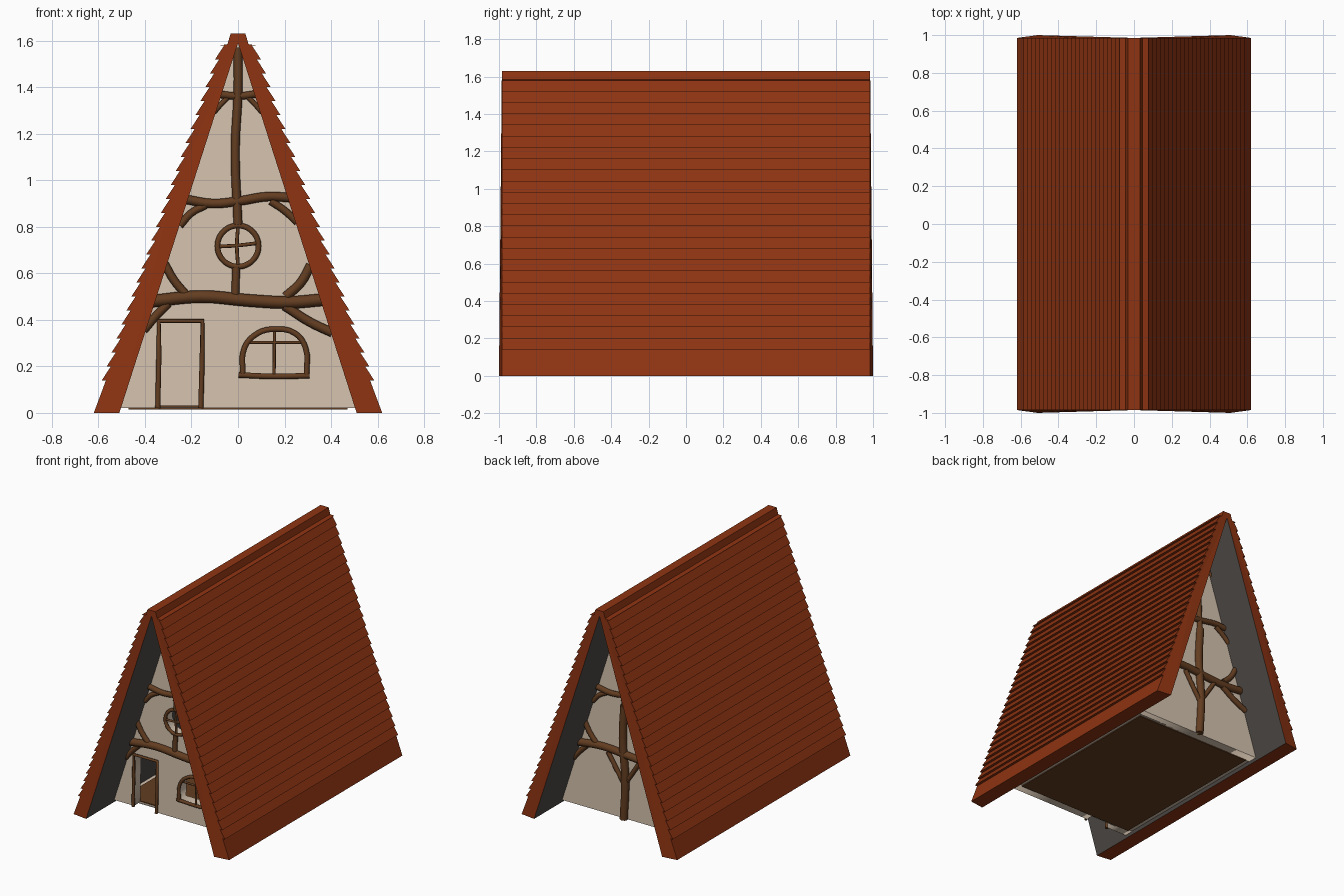
import bpy, bmesh, math

if "Cube" in bpy.data.objects:
    bpy.data.objects.remove(bpy.data.objects["Cube"])


def material(name, rgb):
    m = bpy.data.materials.new(name)
    m.diffuse_color = (*rgb, 1)
    m.use_nodes = True
    m.node_tree.nodes["Principled BSDF"].inputs["Base Color"].default_value = m.diffuse_color
    return m


ROOF = material("roof_red_brown", (0.27, 0.034, 0.006))
LINING = material("lining_grey", (0.075, 0.068, 0.06))
PLASTER = material("plaster_cream", (0.67, 0.55, 0.43))
TIMBER = material("timber_brown", (0.125, 0.047, 0.015))


def to_mesh(obj):
    bpy.ops.object.select_all(action='DESELECT')
    obj.select_set(True)
    bpy.context.view_layer.objects.active = obj
    bpy.ops.object.convert(target='MESH')


def beam(name, pts, r, y=-0.70, smooth=True, closed=False):
    """Round timber along (x, z) points on a gable; y > 0 puts it on the back."""
    c = bpy.data.curves.new(name, 'CURVE')
    c.dimensions = '3D'
    c.bevel_depth, c.bevel_resolution = r, 2
    c.use_fill_caps, c.resolution_u = True, 4
    s = c.splines.new('BEZIER' if smooth else 'POLY')
    store = s.bezier_points if smooth else s.points
    store.add(len(pts) - 1)
    for p, (x, z) in zip(store, pts):
        if smooth:
            p.co = (x, y, z)
            p.handle_left_type = p.handle_right_type = 'AUTO'
        else:
            p.co = (x, y, z, 1)
    s.use_cyclic_u = closed
    c.materials.append(TIMBER)
    o = bpy.data.objects.new(name, c)
    bpy.context.collection.objects.link(o)
    to_mesh(o)


def wall(name, loops, y):
    """Extruded filled outline in the xz plane; further loops are openings."""
    c = bpy.data.curves.new(name, 'CURVE')
    c.dimensions, c.fill_mode, c.extrude = '2D', 'BOTH', 0.035
    for loop in loops:
        s = c.splines.new('POLY')
        s.points.add(len(loop) - 1)
        for p, (x, z) in zip(s.points, loop):
            p.co = (x, z, 0, 1)
        s.use_cyclic_u = True
    c.materials.append(PLASTER)
    o = bpy.data.objects.new(name, c)
    o.rotation_euler.x = math.pi / 2
    o.location.y = y
    bpy.context.collection.objects.link(o)
    to_mesh(o)


def slab(name, hx, hy, z0, z1, mat):
    bpy.ops.mesh.primitive_cube_add(size=1, location=(0, 0, (z0 + z1) / 2))
    o = bpy.context.object
    o.name = name
    o.scale = (2 * hx, 2 * hy, z1 - z0)
    o.data.materials.append(mat)


# Roof: saw-tooth shingle profile, extruded along y, grey on the inside slopes
half = [(0.62, 0)]
for i in range(25):
    z = 0.14 + 0.06 * i
    tip = 0.635 - 0.353 * z
    half += [(tip - 0.018, z), (tip, z)]
half[-1:] = [(0.077, 1.58), (0.045, 1.585), (0.032, 1.63)]
outline = half + [(-x, z) for x, z in reversed(half)]
outline += [(-0.51, 0), (0, 1.59), (0.51, 0)]
bm = bmesh.new()
n = len(outline)
ends = []
for side in (-1, 1):
    ends.append([bm.verts.new((x, side * (1.0 if abs(x) == 0.51 else 0.985), z))
                 for x, z in outline])
bm.faces.new(ends[0])
bm.faces.new(ends[1][::-1])
for i in range(n):
    j = (i + 1) % n
    f = bm.faces.new((ends[0][i], ends[1][i], ends[1][j], ends[0][j]))
    f.material_index = 1 if i in (n - 3, n - 2) else 0
bmesh.ops.recalc_face_normals(bm, faces=bm.faces)
bmesh.ops.triangulate(bm, faces=[f for f in bm.faces if len(f.verts) > 4])
me = bpy.data.meshes.new("shingle_roof")
bm.to_mesh(me)
bm.free()
me.materials.append(ROOF)
me.materials.append(LINING)
bpy.context.collection.objects.link(bpy.data.objects.new("shingle_roof", me))

# Gable walls with door, arched window and round window openings in the front
gable = [(-0.507, 0.02), (0.507, 0.02), (0, 1.592)]
door = [(-0.345, 0.02), (-0.34, 0.25), (-0.34, 0.395),
        (-0.153, 0.395), (-0.155, 0.2), (-0.16, 0.02)]
arch = [(0.02, 0.165), (0.028, 0.28), (0.085, 0.342), (0.16, 0.36),
        (0.245, 0.342), (0.29, 0.28), (0.295, 0.165)]
ring = [(0.088 * math.cos(a * math.pi / 12), 0.717 + 0.088 * math.sin(a * math.pi / 12))
        for a in range(24)]
# the door cuts through the wall's bottom edge
front = [gable[0]] + door + gable[1:]
wall("front_gable_wall", [front, arch, ring], -0.655)
wall("back_gable_wall", [gable], 0.655)

# Floor
slab("floor_edge", 0.5, 0.64, 0.02, 0.026, PLASTER)
slab("floor", 0.47, 0.625, 0.014, 0.032, TIMBER)

# Timber framing shared by both gables
for end, y in (("front", -0.70), ("back", 0.70)):
    k = 1 if y < 0 else -1
    frame = {
        "lower_beam": (0.027, [(-0.37, 0.48), (-0.16, 0.5), (0.05, 0.483), (0.22, 0.475), (0.37, 0.487)]),
        "middle_beam": (0.02, [(-0.225, 0.918), (-0.11, 0.9), (0, 0.91), (0.13, 0.93), (0.225, 0.925)]),
        "upper_beam": (0.016, [(-0.085, 1.37), (0, 1.362), (0.085, 1.372)]),
        "low_brace_left": (0.018, [(-0.3, 0.47), (-0.35, 0.42), (-0.405, 0.355)]),
        "low_brace_right": (0.02, [(0.2, 0.46), (0.31, 0.39), (0.405, 0.345)]),
        "rising_brace_left": (0.018, [(-0.315, 0.64), (-0.275, 0.57), (-0.225, 0.51)]),
        "rising_brace_right": (0.02, [(0.312, 0.635), (0.27, 0.56), (0.205, 0.5)]),
        "middle_brace_left": (0.016, [(-0.14, 0.892), (-0.2, 0.86), (-0.25, 0.805)]),
        "middle_brace_right": (0.016, [(0.14, 0.91), (0.2, 0.87), (0.255, 0.82)]),
        "upper_brace_left": (0.011, [(-0.04, 1.36), (-0.075, 1.325), (-0.105, 1.29)]),
        "upper_brace_right": (0.011, [(0.04, 1.36), (0.075, 1.325), (0.105, 1.29)]),
        "upper_post": (0.019, [(0, 1.57), (0, 1.38), (-0.012, 1.13), (0, 0.81)]),
    }
    for name, (r, pts) in frame.items():
        beam(f"{end}_{name}", [(k * x, z) for x, z in pts], r, y)

# Front only: short post, round window, arched window, door frame
beam("front_short_post", [(-0.008, 0.625), (-0.012, 0.5)], 0.017)
beam("round_window_frame", ring, 0.012, closed=True)
beam("round_window_bar", [(-0.085, 0.715), (0, 0.72), (0.085, 0.73)], 0.008)
beam("round_window_upright", [(0, 0.8), (-0.005, 0.72), (0, 0.635)], 0.008)
beam("arched_window_frame", arch, 0.012)
beam("arched_window_sill", [(0.003, 0.163), (0.15, 0.157), (0.307, 0.16)], 0.012)
beam("arched_window_upright", [(0.157, 0.355), (0.155, 0.165)], 0.007)
beam("arched_window_bar", [(0.035, 0.303), (0.285, 0.303)], 0.007)
beam("door_frame", door, 0.011, smooth=False)

# Back only: tall post forking under the lower beam
beam("back_post", [(0, 0.84), (0.012, 0.6), (-0.008, 0.3), (0.005, 0.02)], 0.028, 0.70)
for s, side in ((-1, "right"), (1, "left")):
    beam(f"back_post_fork_{side}", [(0, 0.27), (s * 0.06, 0.36), (s * 0.13, 0.47)], 0.016, 0.70)
